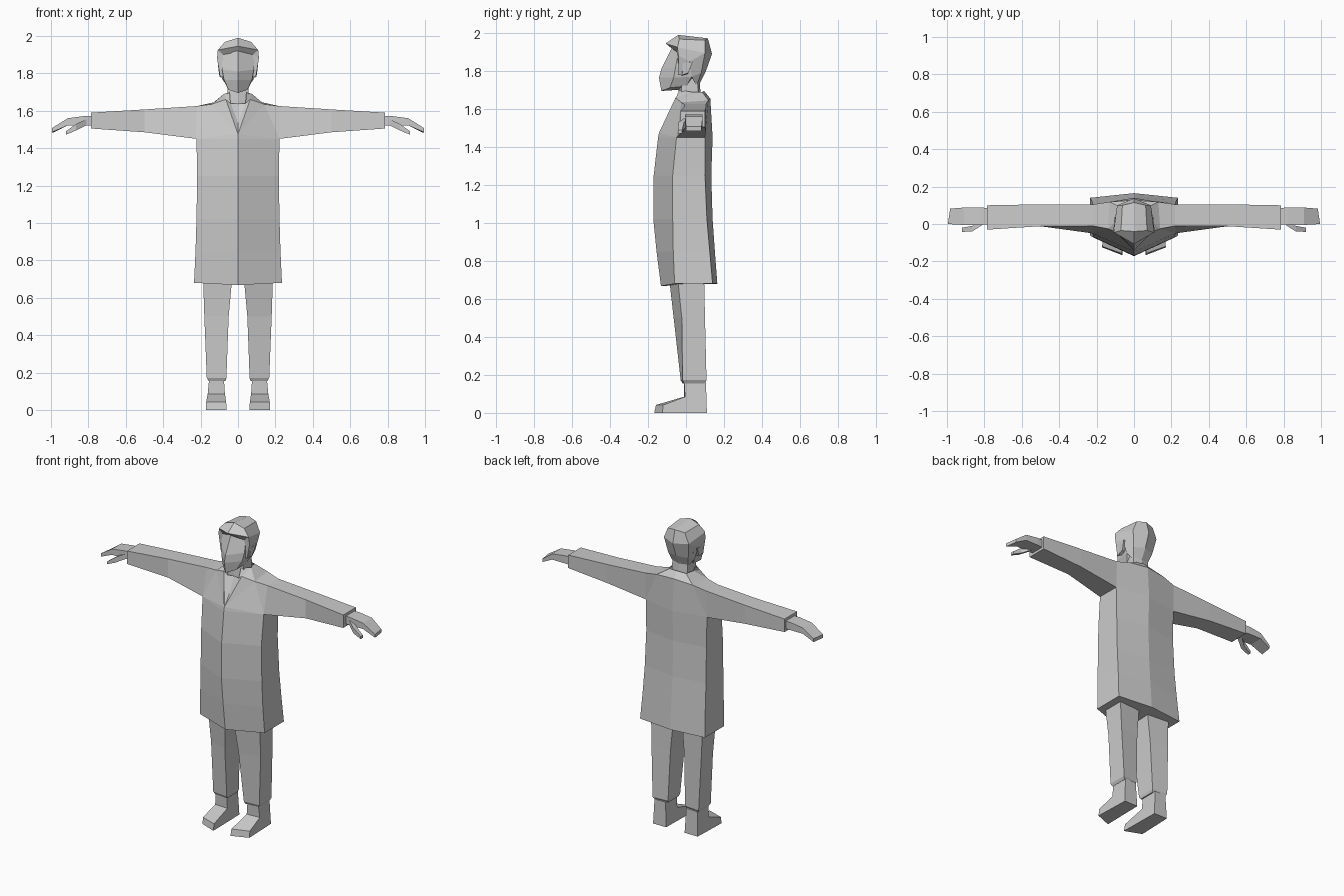
import bpy, bmesh

cloth = bpy.data.materials.new("light grey")
cloth.diffuse_color = (0.6, 0.6, 0.6, 1)


def part(name, verts, faces):
    """Make a flat-faced object from the +x half, mirrored to -x."""
    bm = bmesh.new()
    for s in (1, -1):
        vs = [bm.verts.new((s * x, y, z)) for x, y, z in verts]
        for f in faces:
            bm.faces.new([vs[i] for i in (f if s == 1 else f[::-1])])
    bmesh.ops.remove_doubles(bm, verts=bm.verts, dist=0.0005)
    bmesh.ops.recalc_face_normals(bm, faces=bm.faces)
    me = bpy.data.meshes.new(name)
    bm.to_mesh(me)
    bm.free()
    me.materials.append(cloth)
    ob = bpy.data.objects.new(name, me)
    bpy.context.collection.objects.link(ob)
    return ob


def loft(rings, closed=True, start=True, end=True):
    """Skin a row of rings; open rings run from front centre to back centre."""
    n = len(rings[0])
    verts = [p for r in rings for p in r]
    faces = []
    for k in range(len(rings) - 1):
        for i in range(n if closed else n - 1):
            j = (i + 1) % n
            faces.append([k * n + i, k * n + j, (k + 1) * n + j, (k + 1) * n + i])
    if start:
        faces.append(list(range(n))[::-1])
    if end:
        faces.append([(len(rings) - 1) * n + i for i in range(n)])
    return verts, faces


def x_ring(x, y0, y1, z0, z1, skew=0.0):
    return [(x, y0, z0), (x + skew, y1, z0), (x + skew, y1, z1), (x, y0, z1)]


# Coat body: hem to armpit, a six-sided section
levels = [  # z, half width, front centre y, front side y, back side y, back centre y
    (0.68, 0.235, -0.132, -0.06, 0.14, 0.165),
    (0.85, 0.227, -0.155, -0.067, 0.125, 0.152),
    (1.02, 0.222, -0.172, -0.07, 0.11, 0.14),
    (1.25, 0.218, -0.17, -0.07, 0.10, 0.133),
    (1.45, 0.222, -0.147, -0.05, 0.10, 0.14)]
rings = [[(0, a, z - (0.012 if z < 0.7 else 0)), (w, b, z), (w, c, z), (0, d, z)]
         for z, w, a, b, c, d in levels]
verts, faces = loft(rings, closed=False, end=False)
b = len(verts) - 4                     # front centre, armpit front/back, back centre
t = len(verts)
verts += [(0, -0.142, 1.475),          # t: neckline point
          (0.065, -0.055, 1.66),       # t+1: lapel top
          (0.14, -0.025, 1.635),       # t+2: shoulder front
          (0.22, -0.01, 1.625),        # t+3: sleeve top front
          (0.22, 0.105, 1.625),        # t+4: sleeve top back
          (0.13, 0.118, 1.645),        # t+5: shoulder back
          (0, 0.128, 1.655),           # t+6: upper back
          (0.075, 0.03, 1.69),         # t+7: neck side
          (0.06, 0.085, 1.69),         # t+8: neck back side
          (0, 0.095, 1.695)]           # t+9: nape
faces += [[b, b + 1, t], [t, b + 1, t + 2], [t, t + 2, t + 1],
          [b + 1, t + 3, t + 2], [b + 2, b + 3, t + 6, t + 5],
          [b + 2, t + 5, t + 4], [t + 2, t + 3, t + 4, t + 5],
          [t + 1, t + 2, t + 7], [t + 2, t + 5, t + 8, t + 7],
          [t + 5, t + 6, t + 9, t + 8]]

# Sleeves continue from the armholes
n = len(verts)
verts += (x_ring(0.50, -0.012, 0.105, 1.485, 1.607) + x_ring(0.785, -0.03, 0.10, 1.505, 1.59))
prev = [b + 1, b + 2, t + 4, t + 3]
for s in (n, n + 4):
    cur = [s, s + 1, s + 2, s + 3]
    faces += [[prev[i], prev[(i + 1) % 4], cur[(i + 1) % 4], cur[i]] for i in range(4)]
    prev = cur
faces.append(prev)
part("coat", verts, faces)

# Shirt set back inside the neckline, with a small collar fold
part("shirt", [(0, -0.14, 1.475), (0.065, -0.053, 1.66), (0.04, -0.05, 1.64),
               (0, -0.095, 1.535), (0, -0.04, 1.64), (0.075, 0.03, 1.69), (0.045, -0.035, 1.70)],
     [[0, 1, 2, 3], [3, 2, 4], [1, 5, 6, 2]])

# Neck
part("neck", *loft([[(0, -0.045, 1.60), (0.06, -0.03, 1.60), (0.06, 0.07, 1.60), (0, 0.085, 1.60)],
                    [(0, -0.035, 1.76), (0.055, -0.02, 1.76), (0.055, 0.06, 1.76), (0, 0.07, 1.76)]],
                   closed=False))

# Face: pointed front, tapering to the chin
part("face", *loft([
    [(0, -0.13, 1.695), (0.05, -0.085, 1.712), (0.055, 0.0, 1.72), (0, 0.02, 1.705)],
    [(0, -0.142, 1.765), (0.075, -0.065, 1.765), (0.08, 0.03, 1.77), (0, 0.05, 1.77)],
    [(0, -0.13, 1.81), (0.085, -0.055, 1.82), (0.088, 0.05, 1.82), (0, 0.06, 1.82)],
    [(0, -0.075, 1.92), (0.085, -0.035, 1.92), (0.085, 0.05, 1.92), (0, 0.06, 1.92)]],
    closed=False))

# Hair cap: crown, brow overhang, sides and nape
hv = [(0, -0.04, 1.99), (0.07, -0.035, 1.968), (0.062, 0.10, 1.962), (0, 0.115, 1.972),
      (0, -0.107, 1.945), (0.108, -0.045, 1.925), (0.09, 0.10, 1.895), (0, 0.137, 1.89),
      (0, -0.07, 1.915), (0.112, -0.04, 1.88), (0.095, -0.042, 1.78), (0.09, -0.02, 1.78),
      (0.102, 0.02, 1.85), (0.072, 0.08, 1.79), (0, 0.105, 1.80), (0.085, 0.03, 1.77),
      (0.05, 0.055, 1.72), (0, 0.063, 1.715), (0.08, -0.048, 1.90), (0.08, -0.038, 1.78)]
part("hair", hv, [[0, 1, 2, 3], [0, 4, 5, 1], [1, 5, 6, 2], [2, 6, 7, 3],
                  [4, 8, 18, 5], [5, 18, 9], [9, 18, 19, 10], [5, 9, 12, 6],
                  [9, 10, 11, 12], [6, 12, 15, 13], [6, 13, 14, 7],
                  [13, 15, 16], [13, 16, 17, 14], [10, 19, 11]])

# Ears
part("ear", *loft([[(0.08, -0.025, 1.775), (0.08, 0.01, 1.785), (0.08, 0.03, 1.845), (0.08, -0.02, 1.84)],
                   [(0.098, -0.02, 1.78), (0.10, 0.012, 1.79), (0.108, 0.035, 1.848), (0.102, -0.018, 1.84)]]))

# Hands and thumbs
part("hand", *loft([x_ring(0.775, 0.0, 0.085, 1.52, 1.572),
                    x_ring(0.82, -0.005, 0.088, 1.522, 1.572),
                    x_ring(0.91, -0.005, 0.088, 1.522, 1.560),
                    x_ring(0.995, 0.0, 0.082, 1.485, 1.507, -0.012)]))
part("thumb", *loft([x_ring(0.81, -0.005, 0.03, 1.522, 1.555),
                     x_ring(0.865, -0.04, -0.01, 1.495, 1.53),
                     x_ring(0.92, -0.042, -0.02, 1.472, 1.49)]))

# Trouser legs: inner front, outer front, outer back, inner back
part("trouser_leg", *loft([
    [(xi, yi, z), (xo, yo, z), (xo, yb, z), (xi, yb - 0.01, z)]
    for z, xi, xo, yi, yo, yb in [
        (0.155, 0.067, 0.157, -0.018, -0.01, 0.098),
        (0.172, 0.062, 0.167, -0.028, -0.018, 0.108),
        (0.50, 0.05, 0.18, -0.065, -0.022, 0.10),
        (0.72, 0.03, 0.187, -0.09, -0.045, 0.095)]]))

# Shoes: a side profile, with the toe slanting back to the outside
inner = [(0.11, 0), (0.105, 0.16), (-0.01, 0.16), (-0.01, 0.085), (-0.158, 0.042), (-0.167, 0)]
outer = [(0.11, 0), (0.105, 0.16), (-0.01, 0.16), (-0.005, 0.085), (-0.12, 0.042), (-0.125, 0)]
xin, xout = [0.067, 0.075, 0.075, 0.07, 0.063, 0.062], [0.162, 0.155, 0.155, 0.162, 0.17, 0.17]
part("shoe", *loft([[(x, y, z) for x, (y, z) in zip(xs, prof)]
                    for xs, prof in ((xin, inner), (xout, outer))]))
